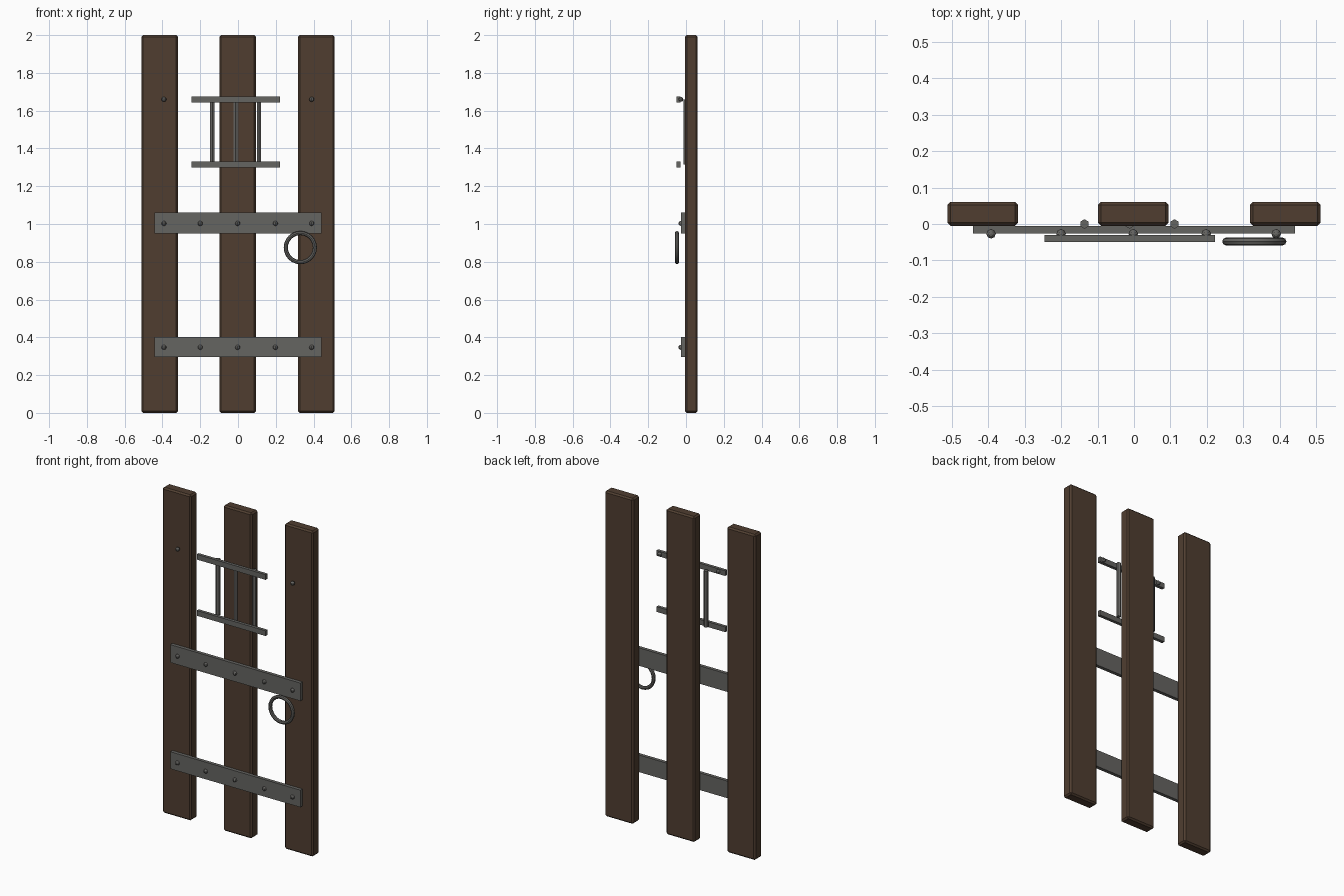
import bpy
import math

cube = bpy.data.objects.get("Cube")
if cube:
    bpy.data.objects.remove(cube, do_unlink=True)


def material(name, rgb):
    m = bpy.data.materials.new(name)
    m.use_nodes = True
    m.diffuse_color = (*rgb, 1)
    bsdf = m.node_tree.nodes["Principled BSDF"]
    bsdf.inputs["Base Color"].default_value = (*rgb, 1)
    bsdf.inputs["Roughness"].default_value = 0.8
    return m


WOOD = material("dark brown wood", (0.08, 0.048, 0.03))
IRON = material("grey iron", (0.13, 0.128, 0.12))


def finish(name, mat):
    ob = bpy.context.object
    ob.name = name
    ob.data.materials.append(mat)
    return ob


def box(name, mat, x, y, z, bevel=0):
    """Box from (min, max) ranges, optionally chamfered."""
    spans = (x, y, z)
    bpy.ops.mesh.primitive_cube_add(size=1, location=[(a + b) / 2 for a, b in spans])
    ob = finish(name, mat)
    ob.scale = [b - a for a, b in spans]
    bpy.ops.object.transform_apply(location=False, rotation=False, scale=True)
    if bevel:
        mod = ob.modifiers.new("chamfer", 'BEVEL')
        mod.width = bevel
        mod.segments = 1
    return ob


# Upright planks
for side, x in (("right", -0.415), ("middle", -0.002), ("left", 0.415)):
    box(side + "_plank", WOOD, (x - 0.097, x + 0.097), (-0.005, 0.061), (0, 2), 0.009)

# Iron straps across the planks
for name, z in (("lower_strap", (0.297, 0.402)), ("upper_strap", (0.95, 1.06))):
    box(name, IRON, (-0.442, 0.442), (-0.026, -0.005), z)

# Window grille: two rails and three hexagonal bars
for name, z in (("grille_bottom_rail", 1.315), ("grille_top_rail", 1.66)):
    box(name, IRON, (-0.246, 0.222), (-0.049, -0.03), (z - 0.016, z + 0.016))
for x in (-0.136, -0.012, 0.111):
    bpy.ops.mesh.primitive_cylinder_add(vertices=6, radius=0.013, depth=0.345,
                                        location=(x, 0, 1.4875))
    finish("grille_bar", IRON)

# Rivet rows
for z in (0.347, 1.003, 1.66):
    for x in (-0.392, -0.2, -0.002, 0.198, 0.39):
        bpy.ops.mesh.primitive_uv_sphere_add(segments=8, ring_count=6, radius=0.013,
                                             location=(x, -0.027, z))
        finish("rivet", IRON)

# Pull ring
bpy.ops.mesh.primitive_torus_add(major_radius=0.077, minor_radius=0.011,
                                 major_segments=24, minor_segments=8,
                                 location=(0.33, -0.048, 0.875),
                                 rotation=(math.pi / 2, 0, 0))
finish("pull_ring", IRON)
bpy.ops.object.shade_smooth_by_angle(angle=math.radians(30))
